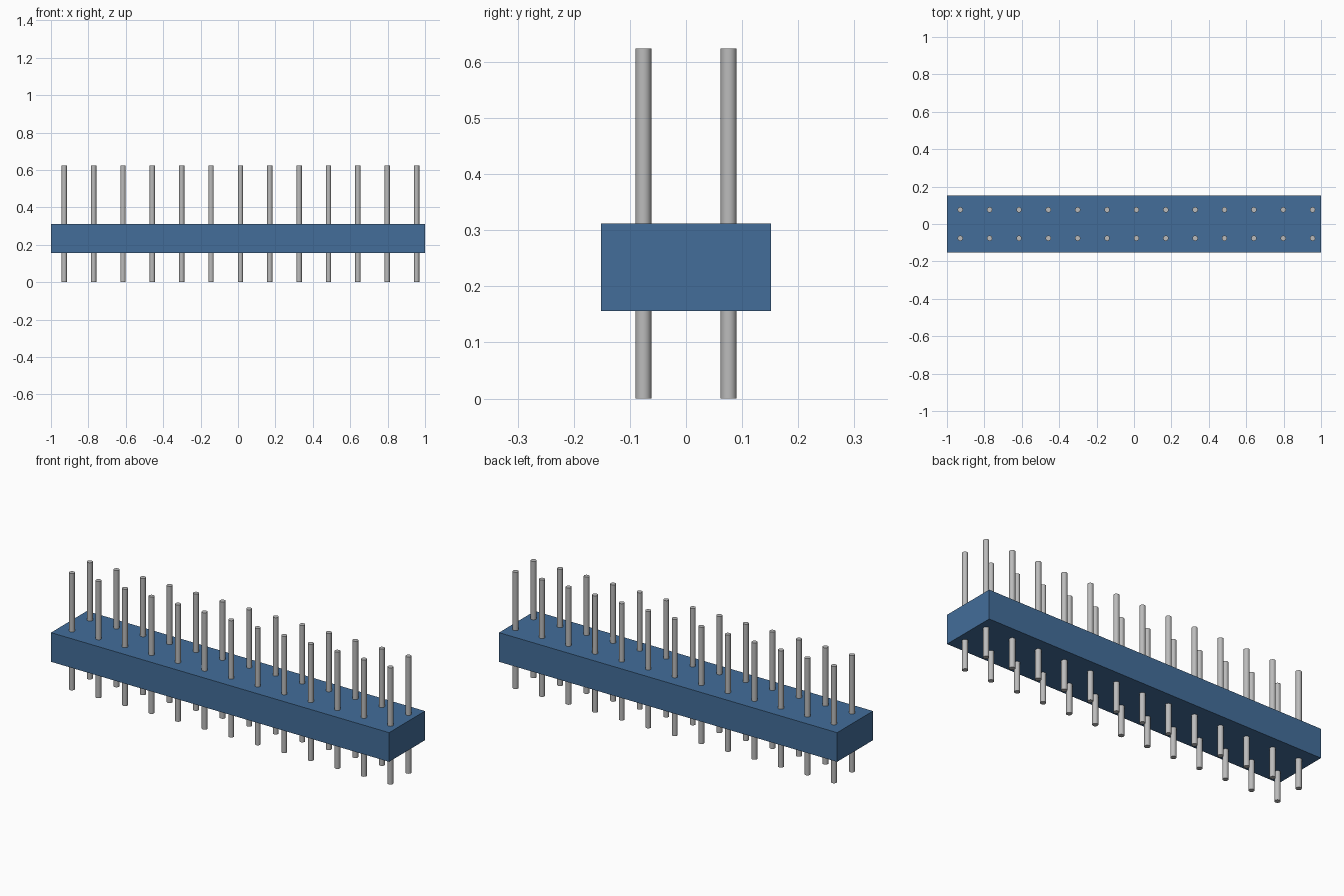
import bpy
import math

old = bpy.data.objects.get("Cube")
if old:
    bpy.data.objects.remove(old, do_unlink=True)


def make_material(name, colour):
    mat = bpy.data.materials.new(name)
    mat.use_nodes = True
    mat.diffuse_color = colour
    mat.node_tree.nodes["Principled BSDF"].inputs["Base Color"].default_value = colour
    return mat


blue = make_material("blue plastic", (0.056, 0.155, 0.323, 1))
metal = make_material("grey metal", (0.50, 0.50, 0.50, 1))

COLUMNS = 13
PITCH = 0.157
FIRST_X = -0.929
ROW_Y = 0.076
PIN_RADIUS = 0.0143
HEIGHT = 0.624

# Rectangular housing
bpy.ops.mesh.primitive_cube_add(size=1, location=(0, 0, 0.234))
housing = bpy.context.object
housing.name = "housing"
housing.scale = (2.0, 0.303, 0.156)
bpy.ops.object.transform_apply(location=False, rotation=False, scale=True)
housing.data.materials.append(blue)

# One round pin, shared by every position in the two rows
bpy.ops.mesh.primitive_cylinder_add(vertices=24, radius=PIN_RADIUS, depth=HEIGHT,
                                    location=(FIRST_X, -ROW_Y, HEIGHT / 2))
pin = bpy.context.object
pin.data.materials.append(metal)
bpy.ops.object.shade_smooth_by_angle(angle=math.radians(30))

for row, y in (("front", -ROW_Y), ("back", ROW_Y)):
    for i in range(COLUMNS):
        if row == "front" and i == 0:
            obj = pin
        else:
            obj = pin.copy()
            bpy.context.collection.objects.link(obj)
        obj.name = f"{row}_pin_{i + 1}"
        obj.location = (FIRST_X + i * PITCH, y, HEIGHT / 2)
